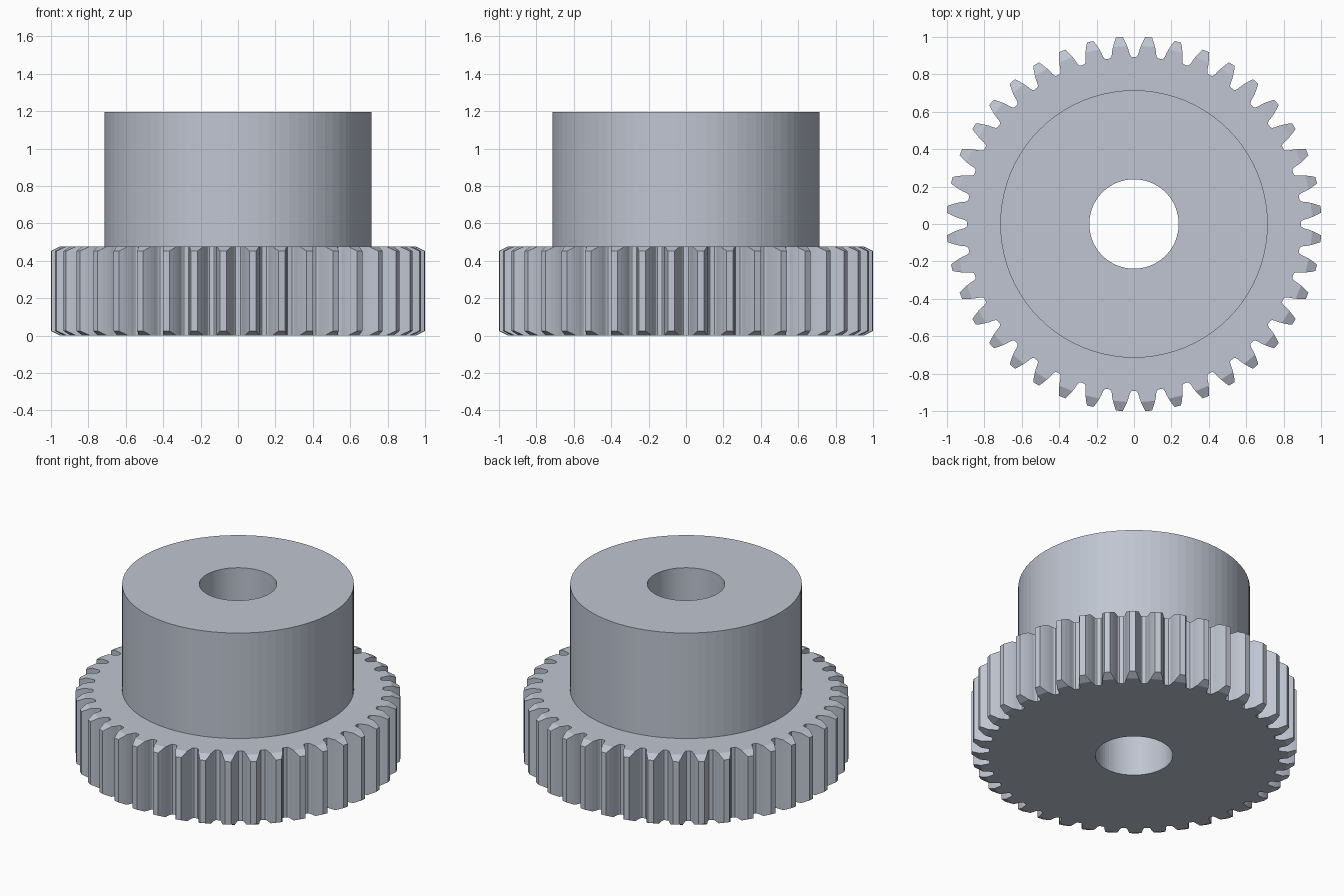
import bpy
import bmesh
import math
from mathutils import Matrix, Vector

cube = bpy.data.objects.get("Cube")
if cube:
    bpy.data.objects.remove(cube, do_unlink=True)

TEETH = 40
PITCH = math.tau / TEETH
TIP_R, BASE_R, CHAMFER_R = 1.002, 0.8965, 0.952
HUB_R, BORE_R = 0.715, 0.239
GEAR_H, TOTAL_H = 0.477, 1.195
CHAMFER_SLOPE = 0.5

steel = bpy.data.materials.new("blue grey steel")
steel.use_nodes = True
colour = (0.52, 0.56, 0.64, 1)
steel.diffuse_color = colour
steel.node_tree.nodes["Principled BSDF"].inputs["Base Color"].default_value = colour


def polar(r, a, z):
    return Vector((r * math.cos(a), r * math.sin(a), z))


def finish(name, bm):
    """Weld the parts, fix the normals and make the object."""
    bmesh.ops.remove_doubles(bm, verts=bm.verts, dist=1e-5)
    bmesh.ops.recalc_face_normals(bm, faces=bm.faces)
    mesh = bpy.data.meshes.new(name)
    bm.to_mesh(mesh)
    bm.free()
    mesh.materials.append(steel)
    obj = bpy.data.objects.new(name, mesh)
    bpy.context.collection.objects.link(obj)
    return obj


def half_angle(r):
    """Half the angular tooth thickness on an involute flank."""
    a = math.acos(BASE_R / r)
    return 0.0542 - (math.tan(a) - a)


# Half tooth outline from the gap floor up to the tip: (radius, angle)
half = [(0.894, PITCH / 2), (0.894, 0.065), (0.900, 0.0575)]
half += [(r, half_angle(r)) for r in (0.912, 0.932, CHAMFER_R, 0.978, TIP_R)]
outline = [(r, -a) for r, a in half] + [(r, a) for r, a in reversed(half)]
n = len(outline)
c = next(i for i, p in enumerate(half) if p[0] == CHAMFER_R)

# Gear: one tooth sector, repeated around the axis
bm = bmesh.new()
for k in range(TEETH):
    turn = Matrix.Rotation((k + 0.5) * PITCH, 4, "Z")

    def vert(r, a, z):
        return bm.verts.new(turn @ polar(r, a, z))

    rings = []
    for z_face, sign, inner_r in ((0, 1, BORE_R), (GEAR_H, -1, HUB_R)):
        ring = [vert(r, a, z_face + sign * CHAMFER_SLOPE * max(0, r - CHAMFER_R))
                for r, a in outline]
        # Flat end face up to the chamfer circle
        inner = [vert(inner_r, a, z_face) for a in (PITCH / 2, 0, -PITCH / 2)]
        bm.faces.new(ring[:c + 1] + ring[n - 1 - c:] + inner)
        # Chamfered tooth end
        for i in range(c, n // 2 - 1):
            bm.faces.new((ring[i], ring[i + 1], ring[n - 2 - i], ring[n - 1 - i]))
        rings.append(ring)
    # Tooth flanks, tip and gap floor
    low, high = rings
    for i in range(n - 1):
        bm.faces.new((low[i], low[i + 1], high[i + 1], high[i]))
    # Bore wall
    for a0, a1 in ((-PITCH / 2, 0), (0, PITCH / 2)):
        bm.faces.new((vert(BORE_R, a0, 0), vert(BORE_R, a0, GEAR_H),
                      vert(BORE_R, a1, GEAR_H), vert(BORE_R, a1, 0)))
finish("toothed_gear", bm)

# Hub: outer wall, top ring and bore wall turned around the axis
bm = bmesh.new()
profile = [(HUB_R, GEAR_H), (HUB_R, TOTAL_H), (BORE_R, TOTAL_H), (BORE_R, GEAR_H)]
pts = [bm.verts.new((r, 0, z)) for r, z in profile]
edges = [bm.edges.new(pair) for pair in zip(pts, pts[1:])]
bmesh.ops.spin(bm, geom=pts + edges, cent=(0, 0, 0), axis=(0, 0, 1),
               angle=math.tau, steps=2 * TEETH)
finish("hub", bm)
